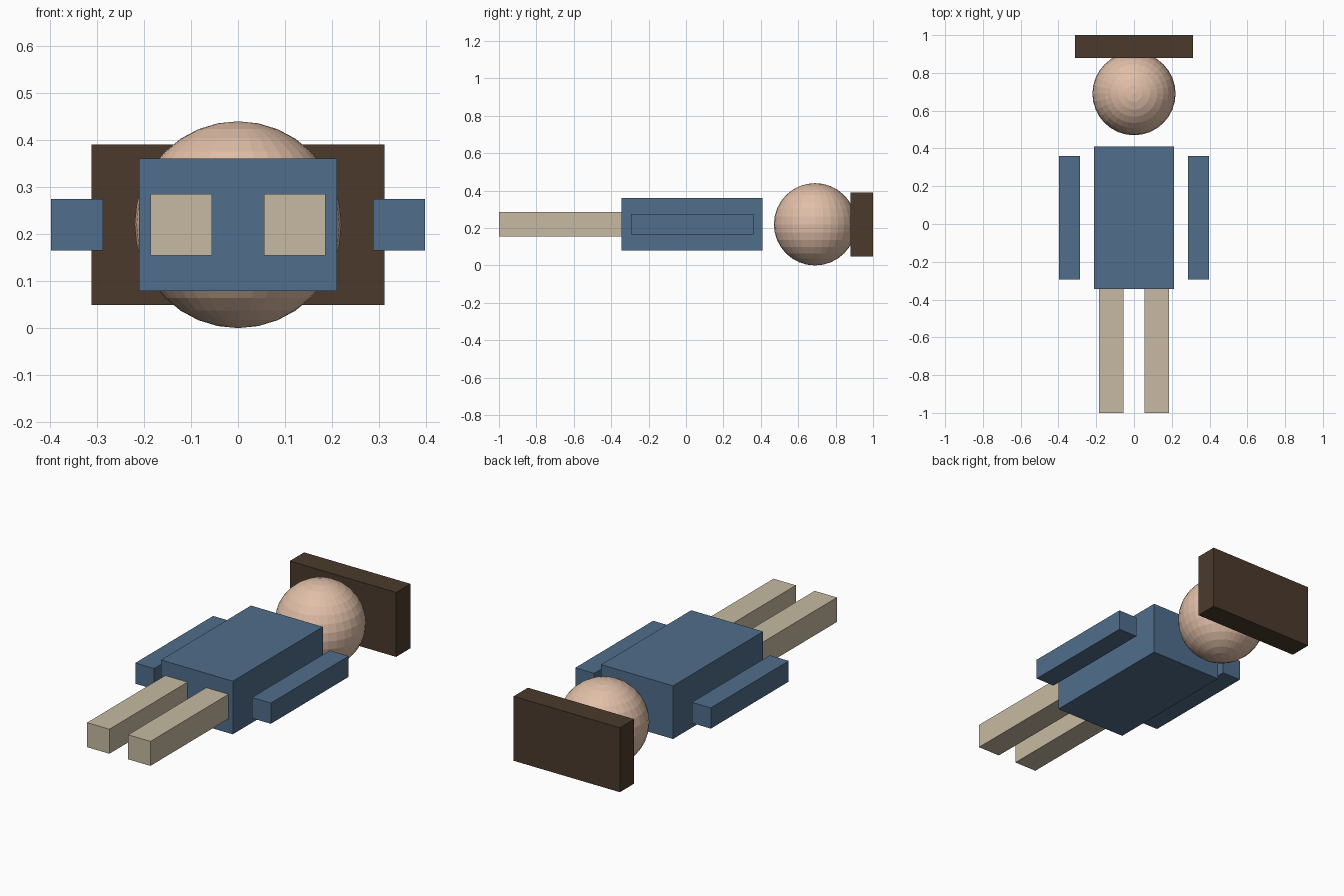
import bpy

if "Cube" in bpy.data.objects:
    bpy.data.objects.remove(bpy.data.objects["Cube"])

Z = 0.22  # shared centre height of the lying figure


def material(name, rgb):
    m = bpy.data.materials.new(name)
    m.diffuse_color = (*rgb, 1)
    m.use_nodes = True
    m.node_tree.nodes["Principled BSDF"].inputs["Base Color"].default_value = m.diffuse_color
    return m


shirt = material("blue_cloth", (0.08, 0.155, 0.26))
trousers = material("beige_cloth", (0.57, 0.49, 0.36))
skin = material("skin", (0.75, 0.52, 0.39))
felt = material("dark_felt", (0.07, 0.042, 0.025))


def box(name, x, y, half_z, mat):
    """Box from x and y ranges, centred on the shared height."""
    bpy.ops.mesh.primitive_cube_add(
        size=1, location=((x[0] + x[1]) / 2, (y[0] + y[1]) / 2, Z))
    ob = bpy.context.object
    ob.name = name
    ob.scale = (x[1] - x[0], y[1] - y[0], 2 * half_z)
    bpy.ops.object.transform_apply(location=False, rotation=False, scale=True)
    ob.data.materials.append(mat)


# Torso and hat slab
box("torso", (-0.211, 0.211), (-0.345, 0.41), 0.141, shirt)
box("hat", (-0.312, 0.312), (0.88, 1.0), 0.171, felt)

# Arms and legs on both sides
for side, s in (("left", -1), ("right", 1)):
    box(side + "_arm", sorted((s * 0.287, s * 0.398)), (-0.293, 0.36), 0.055, shirt)
    box(side + "_leg", sorted((s * 0.055, s * 0.186)), (-1.0, -0.345), 0.065, trousers)

# Faceted head
bpy.ops.mesh.primitive_uv_sphere_add(
    segments=32, ring_count=16, radius=0.22, location=(0, 0.69, Z))
head = bpy.context.object
head.name = "head"
head.data.materials.append(skin)
